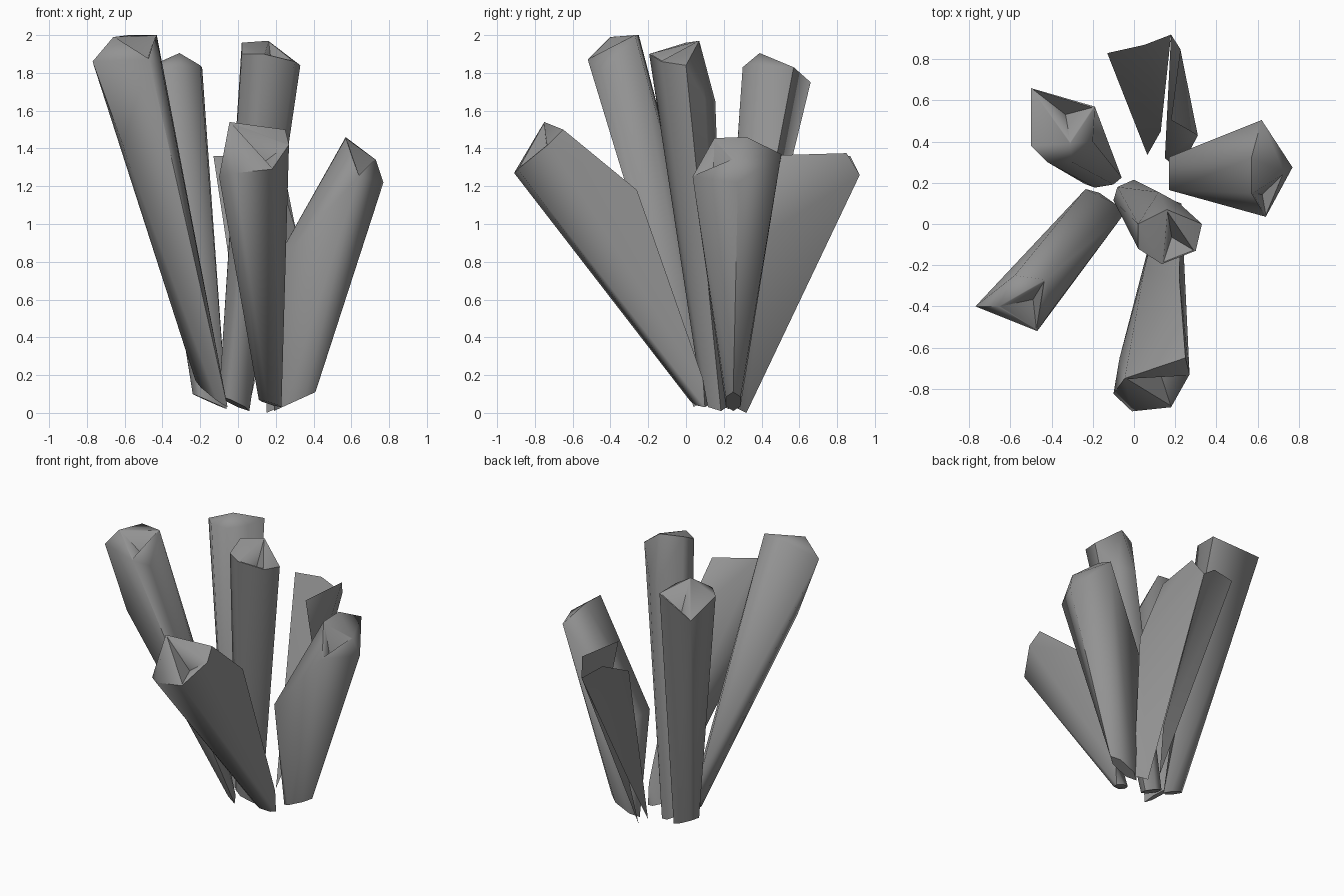
import bpy, bmesh, math
from mathutils import Vector

if "Cube" in bpy.data.objects:
    bpy.data.objects.remove(bpy.data.objects["Cube"])

stone = bpy.data.materials.new("grey_crystal")
stone.diffuse_color = (0.29, 0.29, 0.29, 1)
stone.use_nodes = True
stone.node_tree.nodes["Principled BSDF"].inputs["Base Color"].default_value = stone.diffuse_color


def finish(bm, name, angle):
    me = bpy.data.meshes.new(name)
    bm.to_mesh(me)
    bm.free()
    me.materials.append(stone)
    ob = bpy.data.objects.new(name, me)
    bpy.context.collection.objects.link(ob)
    bpy.ops.object.select_all(action='DESELECT')
    ob.select_set(True)
    bpy.context.view_layer.objects.active = ob
    bpy.ops.object.shade_smooth_by_angle(angle=math.radians(angle))


def crystal(name, base, u, v, tips, depth=0.12):
    """Hull from a narrow elliptical foot to the broken tip, with a pit in the cap."""
    base, u = Vector(base), Vector(u)
    side = Vector((-u.y, u.x, 0)).normalized() * v
    bm = bmesh.new()
    for i in range(6):
        a = i * math.pi / 3
        bm.verts.new(base + u * math.cos(a) + side * math.sin(a))
    for p in tips:
        bm.verts.new(p)
    bmesh.ops.convex_hull(bm, input=bm.verts[:])
    loose = [w for w in bm.verts if not w.link_faces]
    bmesh.ops.delete(bm, geom=loose, context='VERTS')
    bmesh.ops.recalc_face_normals(bm, faces=bm.faces[:])
    # broken pit in the largest cap face
    axis = (sum((Vector(p) for p in tips), Vector()) / len(tips) - base).normalized()
    caps = [f for f in bm.faces if f.normal.dot(axis) > 0.6]
    if caps:
        cap = max(caps, key=lambda f: f.calc_area())
        bmesh.ops.inset_region(bm, faces=[cap], thickness=0.012)
        poked = bmesh.ops.poke(bm, faces=[cap])
        for w in poked["verts"]:
            w.co -= axis * depth
    finish(bm, name, 58)


# tall left crystal
crystal("left_front_crystal", (-0.14, 0.10, 0.10), (0.085, -0.06, -0.07), 0.03,
        [(-0.77, -0.40, 1.86), (-0.47, -0.52, 1.87), (-0.40, -0.42, 1.81),
         (-0.43, -0.27, 2.0), (-0.58, -0.25, 2.0), (-0.66, -0.40, 1.99),
         (-0.61, -0.38, 1.42), (-0.235, 0.17, 0.40)])
# tall rear left crystal
crystal("left_back_crystal", (-0.15, 0.21, 0.06), (0.09, 0.015, -0.04), 0.03,
        [(-0.50, 0.66, 1.75), (-0.19, 0.57, 1.83), (-0.20, 0.40, 1.84),
         (-0.30, 0.30, 1.83), (-0.42, 0.30, 1.83), (-0.50, 0.38, 1.82),
         (-0.31, 0.39, 1.905)])
# tall central crystal
crystal("centre_crystal", (-0.02, 0.15, 0.05), (0.08, 0.035, -0.04), 0.06,
        [(0.33, 0.0, 1.84), (0.30, -0.13, 1.86), (0.135, -0.195, 1.90),
         (0.02, -0.12, 1.90), (0.02, 0.0, 1.96), (0.16, 0.07, 1.97),
         (0.12, 0.155, 1.65), (0.22, 0.10, 1.66)])
# short right crystal with a slanted inner face
crystal("right_crystal", (0.30, 0.25, 0.06), (0.11, 0.0, 0.05), 0.045,
        [(0.77, 0.275, 1.22), (0.62, 0.505, 1.37), (0.17, 0.325, 0.75),
         (0.17, 0.165, 0.75), (0.64, 0.035, 1.25), (0.57, 0.32, 1.46),
         (0.57, 0.15, 1.455), (0.73, 0.25, 1.34)])
# leaning front crystal
crystal("front_crystal", (0.17, 0.07, 0.05), (0.06, 0.03, -0.02), 0.04,
        [(-0.10, -0.825, 1.25), (-0.01, -0.91, 1.27), (0.18, -0.89, 1.29),
         (0.27, -0.73, 1.42), (0.25, -0.65, 1.50), (-0.045, -0.75, 1.54),
         (-0.07, -0.65, 1.10), (0.22, -0.26, 1.18), (0.05, -0.22, 0.80),
         (0.23, 0.09, 0.18)])

# split rear crystal: open shell of two shards meeting at the tip
peak, rim, knee = (0.18, 0.92, 1.26), (0.225, 0.85, 1.375), (0.31, 0.43, 0.95)
fold, split = (0.05, 0.87, 1.36), (0.13, 0.45, 0.35)
shards = {
    "back_left_shard": [[(0.065, 0.335, 0.06), split, fold, (-0.13, 0.83, 1.36)],
                        [split, peak, fold]],
    "back_right_shard": [[peak, rim, knee],
                         [peak, knee, (0.22, 0.26, 0.03), (0.15, 0.32, 0.0)],
                         [rim, (0.18, 0.505, 1.365), knee]],
}
for name, polys in shards.items():
    bm = bmesh.new()
    for pts in polys:
        bm.faces.new([bm.verts.new(p) for p in pts])
    bmesh.ops.remove_doubles(bm, verts=bm.verts[:], dist=0.001)
    bmesh.ops.triangulate(bm, faces=bm.faces[:])
    finish(bm, name, 60)
